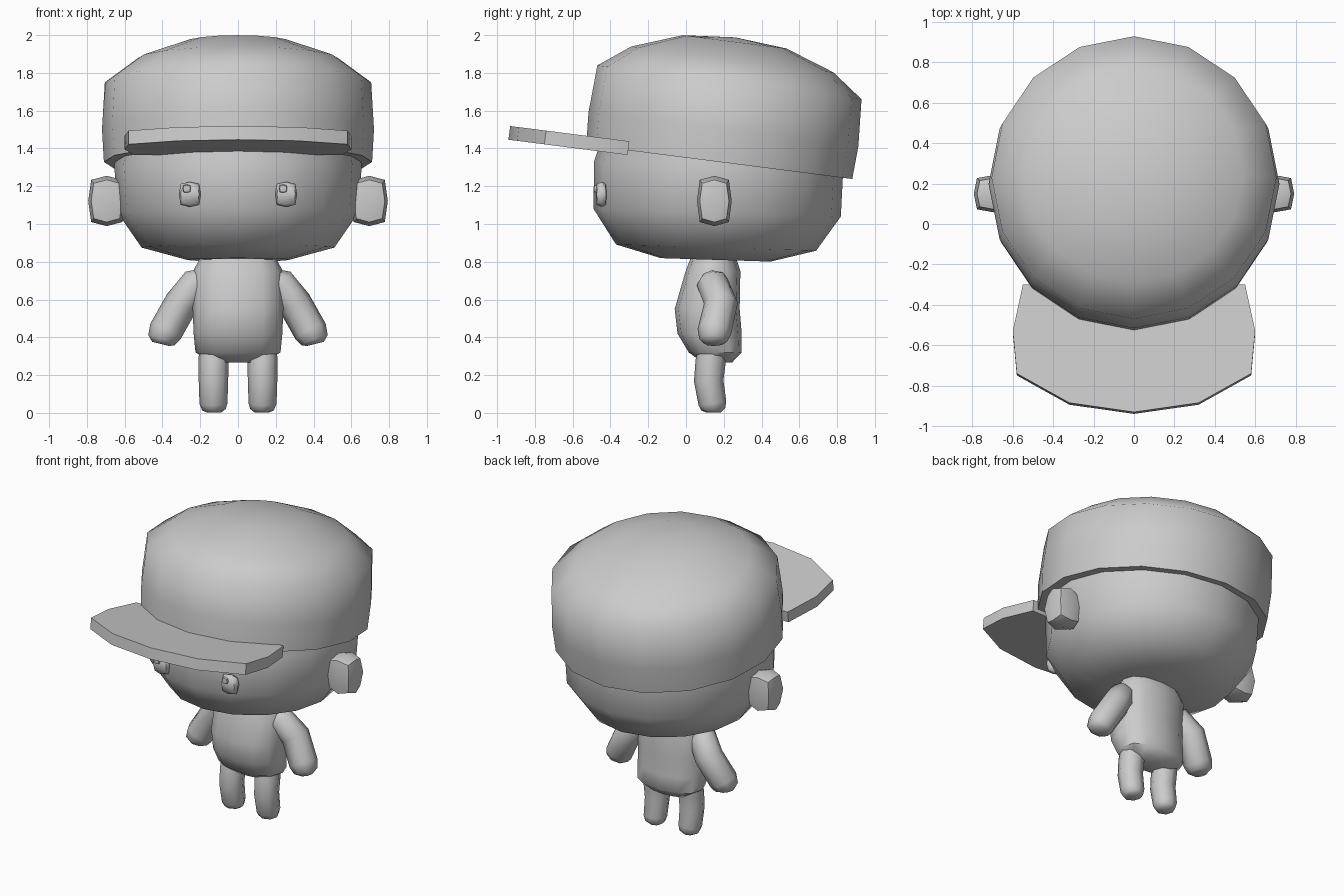
import bpy, bmesh, math
from mathutils import Vector, Matrix

cube = bpy.data.objects.get("Cube")
if cube:
    bpy.data.objects.remove(cube)

mat = bpy.data.materials.new("plain_grey")
mat.use_nodes = True
GREY = (0.6, 0.6, 0.6, 1)
mat.diffuse_color = GREY
mat.node_tree.nodes["Principled BSDF"].inputs["Base Color"].default_value = GREY


def finish(name, bm, matrix=None, angle=50):
    """Turn a bmesh into a shaded object."""
    bmesh.ops.recalc_face_normals(bm, faces=bm.faces)
    if matrix:
        bm.transform(matrix)
    mesh = bpy.data.meshes.new(name)
    bm.to_mesh(mesh)
    bm.free()
    mesh.materials.append(mat)
    obj = bpy.data.objects.new(name, mesh)
    bpy.context.collection.objects.link(obj)
    bpy.ops.object.select_all(action='DESELECT')
    obj.select_set(True)
    bpy.context.view_layer.objects.active = obj
    bpy.ops.object.shade_smooth_by_angle(angle=math.radians(angle))
    return obj


def loft(name, rings, segs, matrix=None, power=1.0, angle=50):
    """Skin rings given as (centre, half-axis a, half-axis b), with closed ends."""
    bm = bmesh.new()
    loops = []
    for c, a, b in rings:
        loop = []
        for i in range(segs):
            t = 2 * math.pi * i / segs
            ca = math.copysign(abs(math.cos(t)) ** power, math.cos(t))
            sa = math.copysign(abs(math.sin(t)) ** power, math.sin(t))
            loop.append(bm.verts.new(Vector(c) + Vector(a) * ca + Vector(b) * sa))
        loops.append(loop)
    for lo, hi in zip(loops, loops[1:]):
        for i in range(segs):
            j = (i + 1) % segs
            bm.faces.new((lo[i], lo[j], hi[j], hi[i]))
    bm.faces.new(loops[0])
    bm.faces.new(loops[-1])
    bmesh.ops.remove_doubles(bm, verts=bm.verts, dist=0.0005)
    return finish(name, bm, matrix, angle)


def stack(name, rows, segs, **kw):
    """Level rings: (z, half width, half depth, centre y)."""
    rings = [((0, y, z), (hx, 0, 0), (0, hy, 0)) for z, hx, hy, y in rows]
    return loft(name, rings, segs, **kw)


def limb(name, path, side, segs=8):
    """Tube through (x, y, z, radius) points, rings square to the path."""
    pts = [Vector((p[0] * side, p[1], p[2])) for p in path]
    rings = []
    for i, p in enumerate(pts):
        d = (pts[min(i + 1, len(pts) - 1)] - pts[max(i - 1, 0)]).normalized()
        a = Vector((0, 1, 0)).cross(d).normalized()
        r = path[i][3]
        rings.append((p, a * r, d.cross(a) * r))
    return loft(name, rings, segs)


def pebble(name, centre, half, cuts=1):
    """Softly rounded block."""
    bm = bmesh.new()
    bmesh.ops.create_cube(bm, size=2)
    bmesh.ops.subdivide_edges(bm, edges=bm.edges, cuts=cuts, use_grid_fill=True)
    for v in bm.verts:
        n = sum(abs(k) > 0.5 for k in v.co)
        v.co *= {1: 1.0, 2: 0.84, 3: 0.7}[n]
    m = Matrix.Translation(centre) @ Matrix.Diagonal((*half, 1))
    return finish(name, bm, m, angle=60)


# Head, leaning back a touch
lean = Matrix.Translation((0, 0.165, 1.06)) @ Matrix.Rotation(math.radians(-1.8), 4, 'X')
stack("head", [(-0.25, 0.27, 0.29, 0), (-0.185, 0.51, 0.53, 0), (0.0, 0.638, 0.655, 0),
               (0.25, 0.655, 0.66, 0), (0.55, 0.6, 0.6, 0.03)], 16, matrix=lean)

# Cap crown and visor share one tilted frame
tilt = Matrix.Translation((0, 0.23, 1.75)) @ Matrix.Rotation(math.radians(-7.3), 4, 'X')
crown = [(-0.425, 0.71), (-0.25, 0.72), (0, 0.705), (0.122, 0.54), (0.216, 0.277), (0.24, 0)]
stack("cap_crown", [(z, r, r, 0) for z, r in crown], 16, matrix=tilt)

half_edge = [(0.32, -1.076), (0.58, -0.93), (0.6, -0.718), (0.55, -0.486)]
outline = [(0, -1.122)] + half_edge + [(-x, y) for x, y in reversed(half_edge)]
bm = bmesh.new()
plate = bm.faces.new([bm.verts.new((x, y, -0.45)) for x, y in outline])
top = bmesh.ops.extrude_face_region(bm, geom=[plate])
bmesh.ops.translate(bm, vec=(0, 0, 0.073),
                    verts=[g for g in top["geom"] if isinstance(g, bmesh.types.BMVert)])
if not plate.is_valid or len(bm.faces) < len(outline) + 2:
    bm.faces.new([v for v in bm.verts if v.co.z < -0.44])
finish("cap_visor", bm, tilt, angle=30)

# Torso
torso = [(0.268, 0.14, 0.08, 0.165), (0.32, 0.225, 0.14, 0.155), (0.42, 0.235, 0.17, 0.125),
         (0.55, 0.24, 0.172, 0.112), (0.75, 0.238, 0.145, 0.143), (0.82, 0.2, 0.12, 0.145)]
stack("torso", torso, 12, power=0.85)

# Paired parts
arm = [(0.17, 0.14, 0.72, 0.05), (0.215, 0.14, 0.69, 0.085), (0.3, 0.185, 0.58, 0.09),
       (0.385, 0.15, 0.43, 0.09), (0.405, 0.145, 0.385, 0.075), (0.41, 0.145, 0.365, 0.045)]
leg = [(0.13, 0.14, 0.34, 0.075), (0.13, 0.13, 0.27, 0.08), (0.13, 0.12, 0.17, 0.078),
       (0.13, 0.14, 0.05, 0.074), (0.127, 0.145, 0.018, 0.063), (0.127, 0.145, 0.003, 0.04)]
for side, word in ((1, "left"), (-1, "right")):
    limb(word + "_arm", arm, side)
    limb(word + "_leg", leg, side)
    pebble(word + "_ear", (0.695 * side, 0.15, 1.122), (0.098, 0.092, 0.133))
    pebble(word + "_eye", (0.255 * side, -0.448, 1.157), (0.058, 0.03, 0.066))
    pebble(word + "_eye_glint", (0.255 * side - 0.016, -0.472, 1.187), (0.022, 0.018, 0.022))
